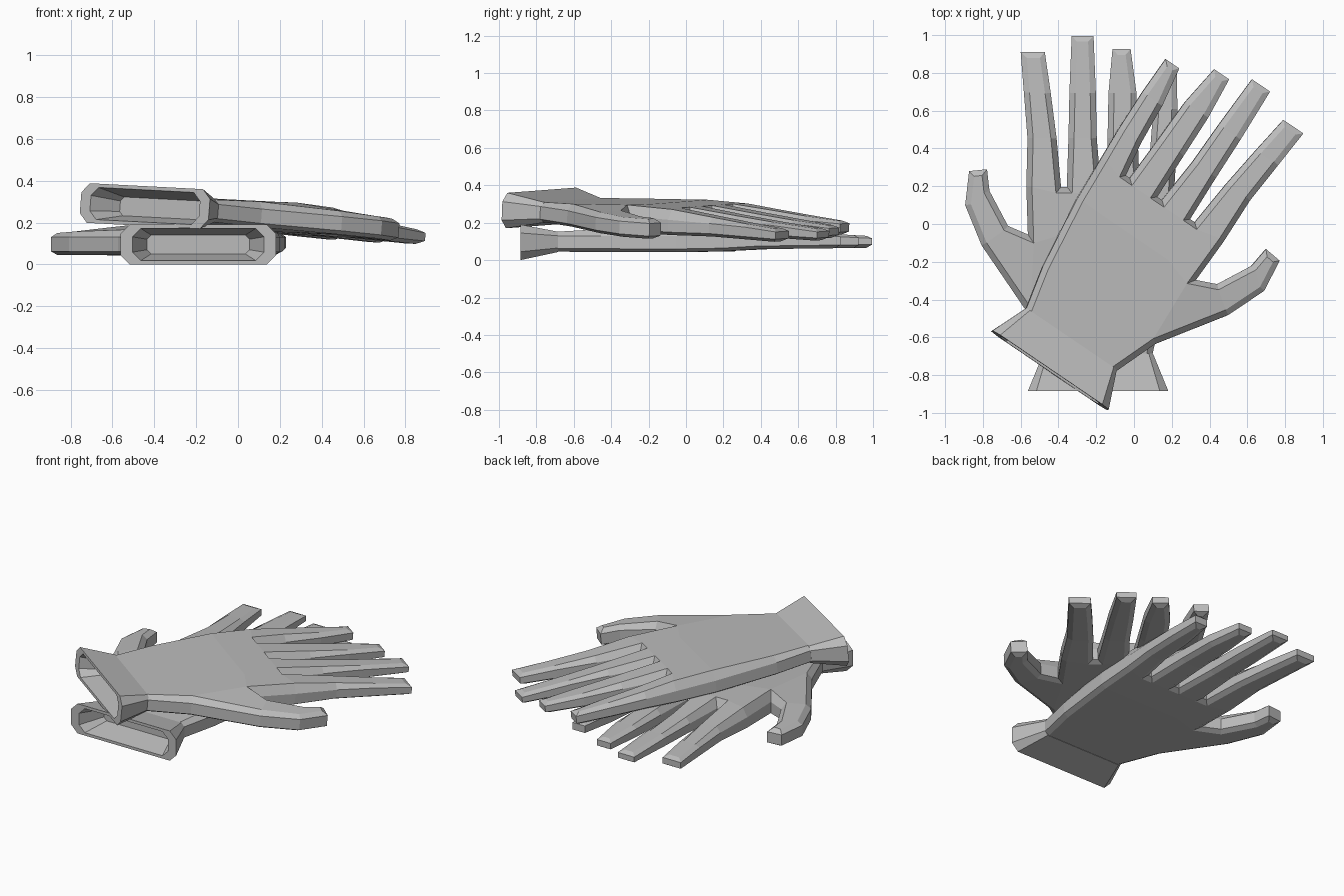
import bpy, bmesh, math
from mathutils import Matrix, Vector

cube = bpy.data.objects.get("Cube")
if cube:
    bpy.data.objects.remove(cube, do_unlink=True)

grey = bpy.data.materials.new("glove_grey")
grey.use_nodes = True
colour = (0.5, 0.5, 0.5, 1)
grey.diffuse_color = colour
grey.node_tree.nodes["Principled BSDF"].inputs["Base Color"].default_value = colour

MID = 0.095      # height of the middle plane of a glove
RIM = 0.03       # width of the sloped border around the hand

# Palm rows from wrist to thumb crotch: distance from cuff, then column positions
PALM = [(0.16, (-0.28, -0.14, 0.0, 0.14, 0.28)),
        (0.43, (-0.384, -0.17, 0.01, 0.17, 0.34)),
        (0.83, (-0.372, -0.185, 0.02, 0.22, 0.39))]

# Finger sections from knuckle to tip: (centre, distance, half width)
FINGERS = [
    [(-0.288, 1.08, 0.092), (-0.297, 1.34, 0.077), (-0.322, 1.58, 0.071), (-0.346, 1.795, 0.064)],
    [(-0.076, 1.08, 0.09), (-0.082, 1.34, 0.075), (-0.082, 1.58, 0.07), (-0.082, 1.88, 0.058)],
    [(0.132, 1.08, 0.088), (0.13, 1.34, 0.08), (0.129, 1.58, 0.074), (0.124, 1.811, 0.048)],
    [(0.325, 1.08, 0.079), (0.345, 1.27, 0.07), (0.356, 1.495, 0.064), (0.372, 1.71, 0.044)],
]

# Thumb sections: outer point, inner point
THUMB = [((-0.617, 0.772), (-0.477, 0.875)),
         ((-0.704, 0.985), (-0.575, 1.06)),
         ((-0.683, 1.165), (-0.588, 1.175))]

TOP = [(0.16, 0.15), (0.43, 0.165), (0.8, 0.187), (1.08, 0.185), (1.34, 0.162), (1.58, 0.145), (1.88, 0.128)]
BOTTOM = [(0.16, 0.045), (1.0, 0.042), (1.25, 0.058), (1.88, 0.066)]


def sample(curve, t):
    """Straight-line lookup along a list of (position, value)."""
    for (a, p), (b, q) in zip(curve, curve[1:]):
        if t <= b:
            return p + (q - p) * max(0, (t - a) / (b - a))
    return curve[-1][1]


def height(co, is_rim, upper):
    """Height of the upper or lower skin at a point of the hand."""
    on_thumb = co.x < -0.45
    if upper:
        z = sample(TOP, co.y)
        if on_thumb:
            z = max(0.15, 0.18 - 0.12 * (-0.4 - co.x))
        return min(0.13, z - 0.012) if is_rim else z
    z = 0.045 if on_thumb else sample(BOTTOM, co.y)
    return z + 0.017 if is_rim else z


def flat_hand(bm):
    """Flat layout of palm, fingers and thumb in quads."""
    def point(x, y):
        return bm.verts.new((x, y, 0))

    def strip(rows):
        for low, high in zip(rows, rows[1:]):
            for i in range(len(low) - 1):
                bm.faces.new((low[i], low[i + 1], high[i + 1], high[i]))

    rows = [[point(x, y) for x in xs] for y, xs in PALM]
    strip(rows)
    base = rows[-1]
    knuckles = []
    for i, sections in enumerate(FINGERS):
        pairs = [[point(x - w, y), point(x + w, y)] for x, y, w in sections]
        strip([[base[i], base[i + 1]]] + pairs)
        knuckles.append(pairs[0])
    for i in range(len(FINGERS) - 1):
        bm.faces.new((base[i + 1], knuckles[i + 1][0], knuckles[i][1]))
    strip([[rows[1][0], base[0]]] + [[point(*a), point(*b)] for a, b in THUMB])


def finish(bm, name, matrix):
    bm.transform(matrix)
    bmesh.ops.recalc_face_normals(bm, faces=bm.faces[:])
    mesh = bpy.data.meshes.new(name)
    bm.to_mesh(mesh)
    bm.free()
    mesh.materials.append(grey)
    bpy.context.collection.objects.link(bpy.data.objects.new(name, mesh))


def make_hand(name, matrix):
    bm = bmesh.new()
    flat_hand(bm)
    bmesh.ops.recalc_face_normals(bm, faces=bm.faces[:])
    bmesh.ops.inset_region(bm, faces=bm.faces[:], thickness=RIM,
                           use_boundary=True, use_even_offset=True)
    # Split into an upper and a lower skin joined by a side wall
    upper = bm.verts[:]
    rim = {v for v in upper if v.is_boundary}
    border = [e for e in bm.edges if e.is_boundary]
    faces = bm.faces[:]
    twin = {v: bm.verts.new(v.co) for v in upper}
    for f in faces:
        bm.faces.new([twin[v] for v in reversed(f.verts)])
    for e in border:
        a, b = e.verts
        bm.faces.new((a, b, twin[b], twin[a]))
    for v in upper:
        twin[v].co.z = height(v.co, v in rim, False)
        v.co.z = height(v.co, v in rim, True)
    finish(bm, name, matrix)


def make_cuff(name, matrix):
    """Flared open cuff with a hollow inside, lofted from chamfered rectangles."""
    bm = bmesh.new()
    rings = []
    for y, half, low, high, cut in [(0.2, 0.29, 0.043, 0.152, 0.022), (0, 0.372, 0, 0.19, 0.045),
                                    (0, 0.315, 0.018, 0.172, 0.04), (0.15, 0.245, 0.05, 0.14, 0.02)]:
        side = [(half - cut, low), (half, low + cut), (half, high - cut), (half - cut, high)]
        outline = side + [(-x, z) for x, z in reversed(side)]
        rings.append([bm.verts.new((x, y, z)) for x, z in outline])
    for r, s in zip(rings, rings[1:]):
        for i in range(len(r)):
            j = (i + 1) % len(r)
            bm.faces.new((r[i], r[j], s[j], s[i]))
    bm.faces.new(rings[-1])
    bm.faces.new(rings[0])
    finish(bm, name, matrix)


# Lower glove lies flat; its mirrored partner rests across it, tilted
lower = Matrix.Translation((-0.19, -0.885, 0))
tilt = Vector((0, 0, 1)).rotation_difference(Vector((0.0787, 0.039, 1))).to_matrix().to_4x4()
upper = (Matrix.Translation((-0.445, -0.775, 0.279)) @ tilt
         @ Matrix.Rotation(math.radians(-34.1), 4, 'Z')
         @ Matrix.Diagonal((-1, 1, 1, 1)) @ Matrix.Translation((0, 0, -MID)))

for label, place in (("lower", lower), ("upper", upper)):
    make_hand(label + "_glove_hand", place)
    make_cuff(label + "_glove_cuff", place)
